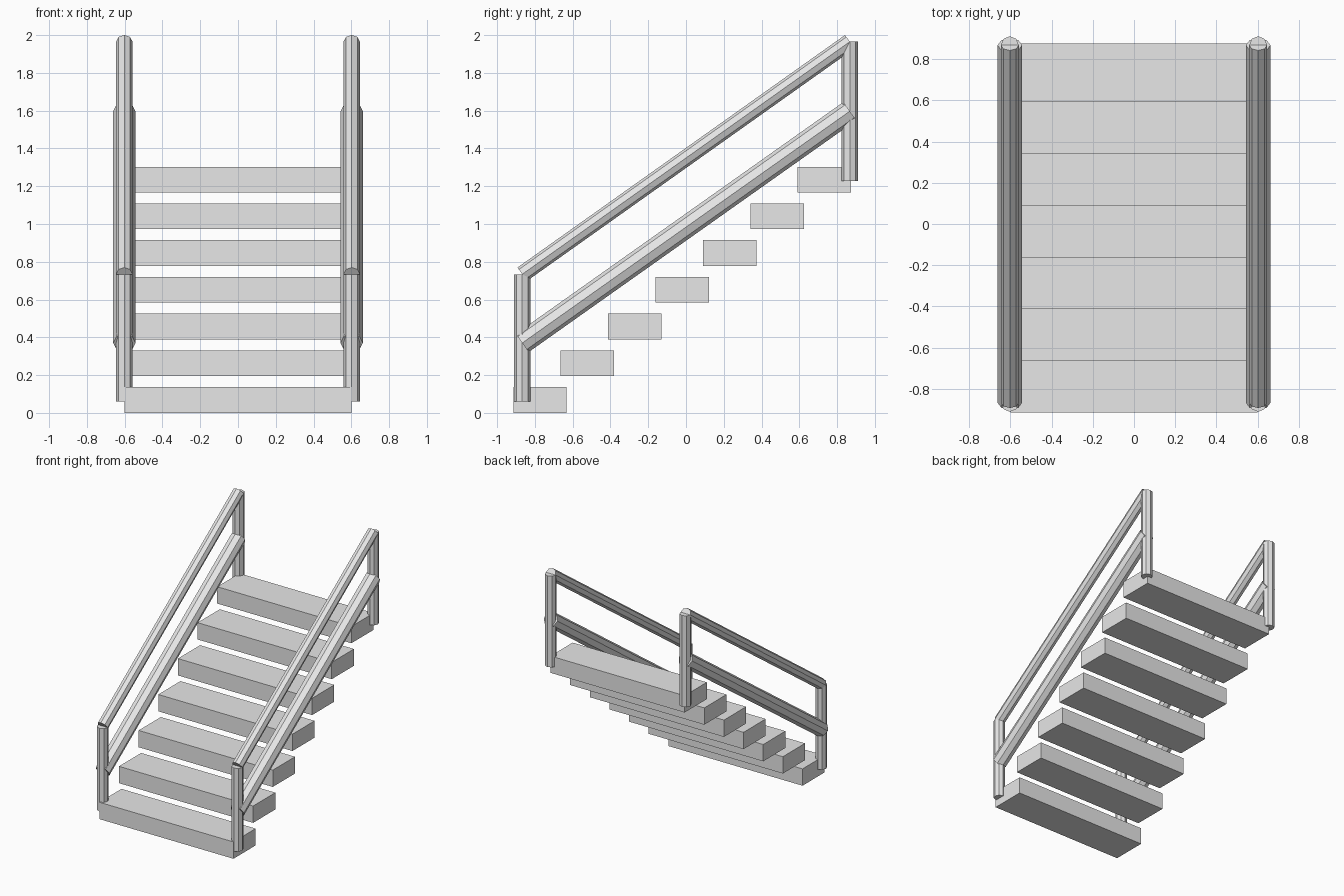
import bpy
from mathutils import Vector

if "Cube" in bpy.data.objects:
    bpy.data.objects.remove(bpy.data.objects["Cube"], do_unlink=True)

grey = bpy.data.materials.new("light grey")
grey.use_nodes = True
grey.diffuse_color = (0.8, 0.8, 0.8, 1)
grey.node_tree.nodes["Principled BSDF"].inputs["Base Color"].default_value = (0.8, 0.8, 0.8, 1)


def finish(name):
    obj = bpy.context.object
    obj.name = name
    obj.data.materials.append(grey)
    return obj


def block(name, centre, size):
    bpy.ops.mesh.primitive_cube_add(size=1, location=centre)
    obj = finish(name)
    obj.scale = size


def bar(name, start, end, radius):
    """Eight-sided bar between two points, with edges on its main axes."""
    start, end = Vector(start), Vector(end)
    axis = end - start
    bpy.ops.mesh.primitive_cylinder_add(vertices=8, radius=radius, depth=axis.length,
                                        location=(start + end) / 2)
    obj = finish(name)
    # all bars lie in the vertical y-z plane, so tilt about x only
    obj.rotation_euler.x = Vector((0, 0, 1)).angle(axis) * (-1 if axis.y > 0 else 1)


# Floating treads
STEPS, RUN, RISE = 7, 0.251, 0.1945
for i in range(STEPS):
    block(f"step_{i + 1}", (0, -0.773 + i * RUN, 0.068 + i * RISE), (1.2, 0.283, 0.136))

# Posts and rails on both sides
POST_Y, POST_R, RAIL_R = 0.867, 0.0435, 0.059
for side, x in (("left", 0.602), ("right", -0.602)):
    bar(f"{side}_front_post", (x, -POST_Y, 0.06), (x, -POST_Y, 0.732), POST_R)
    bar(f"{side}_back_post", (x, POST_Y, 1.227), (x, POST_Y, 1.965), POST_R)
    bar(f"{side}_handrail", (x, -POST_Y, 0.734), (x, POST_Y, 1.965), POST_R)
    bar(f"{side}_middle_rail", (x, -POST_Y, 0.37), (x, POST_Y, 1.597), RAIL_R)
